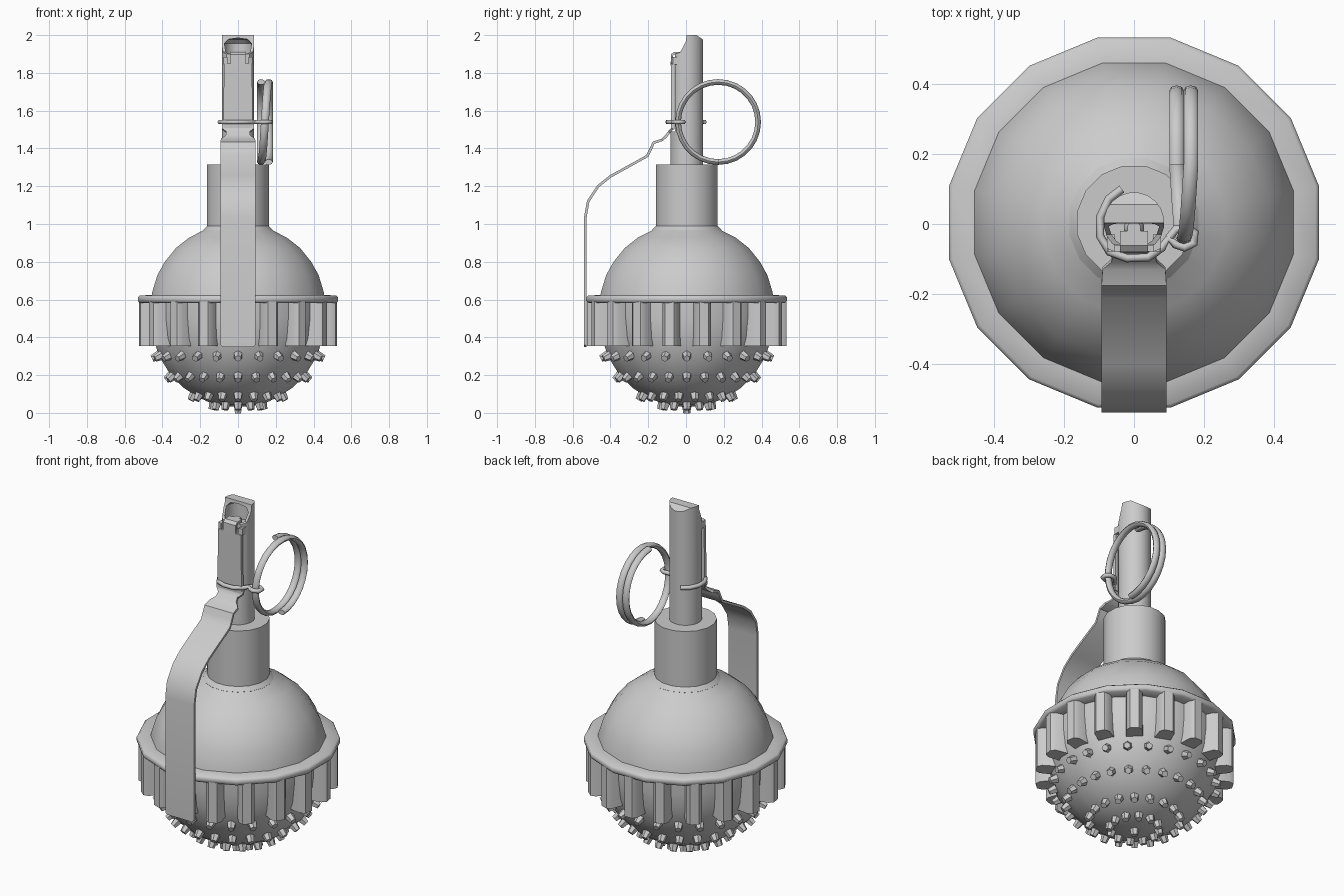
import bpy, bmesh
from math import sin, cos, pi, radians
from mathutils import Vector, Matrix

if "Cube" in bpy.data.objects:
    bpy.data.objects.remove(bpy.data.objects["Cube"])

CY = 0.004  # body axis offset in y


def finish(name, bm, angle=None):
    bmesh.ops.recalc_face_normals(bm, faces=bm.faces)
    me = bpy.data.meshes.new(name)
    bm.to_mesh(me)
    bm.free()
    ob = bpy.data.objects.new(name, me)
    bpy.context.collection.objects.link(ob)
    if angle:
        smooth(ob, angle)
    return ob


def smooth(ob, angle):
    bpy.ops.object.select_all(action='DESELECT')
    ob.select_set(True)
    bpy.context.view_layer.objects.active = ob
    bpy.ops.object.shade_smooth_by_angle(angle=radians(angle))


def lathe(name, profile, segs=16, angle=40, closed=False, cy=CY):
    """Revolve (radius, z) points around the vertical axis."""
    bm = bmesh.new()
    vs = [bm.verts.new((r, 0, z)) for r, z in profile]
    es = [bm.edges.new(p) for p in zip(vs, vs[1:])]
    if closed:
        es.append(bm.edges.new((vs[-1], vs[0])))
    bmesh.ops.rotate(bm, verts=vs, matrix=Matrix.Rotation(pi / segs, 3, 'Z'))
    bmesh.ops.spin(bm, geom=vs + es, axis=(0, 0, 1), cent=(0, 0, 0), angle=2 * pi,
                   steps=segs, use_merge=True)
    bmesh.ops.remove_doubles(bm, verts=bm.verts, dist=1e-4)
    bmesh.ops.translate(bm, verts=bm.verts, vec=(0, cy, 0))
    return finish(name, bm, angle)


def prism(name, pts, depth, axis):
    """Extrude a polygon symmetrically: axis 'X' takes (y, z), 'Z' takes (x, y)."""
    bm = bmesh.new()
    lo, hi = depth
    at = (lambda p, d: (d, p[0], p[1])) if axis == 'X' else (lambda p, d: (p[0], p[1], d))
    f = bm.faces.new([bm.verts.new(at(p, lo)) for p in pts])
    ext = bmesh.ops.extrude_face_region(bm, geom=[f])
    vec = (hi - lo, 0, 0) if axis == 'X' else (0, 0, hi - lo)
    bmesh.ops.translate(bm, verts=[g for g in ext['geom'] if isinstance(g, bmesh.types.BMVert)], vec=vec)
    return finish(name, bm)


def cut(ob, cutter):
    m = ob.modifiers.new("cut", 'BOOLEAN')
    m.operation, m.solver, m.object = 'DIFFERENCE', 'EXACT', cutter
    bpy.context.view_layer.objects.active = ob
    bpy.ops.object.modifier_apply(modifier=m.name)
    bpy.data.objects.remove(cutter)


def strip(name, path, thick=0.014):
    """Bent sheet: (y, z, half width) stations across x."""
    bm = bmesh.new()
    rows = [(bm.verts.new((-w, y, z)), bm.verts.new((w, y, z))) for y, z, w in path]
    for a, b in zip(rows, rows[1:]):
        bm.faces.new((a[0], a[1], b[1], b[0]))
    ob = finish(name, bm)
    m = ob.modifiers.new("thickness", 'SOLIDIFY')
    m.thickness, m.offset = thick, 0
    bpy.context.view_layer.objects.active = ob
    bpy.ops.object.modifier_apply(modifier=m.name)
    smooth(ob, 35)
    return ob


# Lower sphere and upper dome
lower = [(0.47 * sin(a), 0.5 - 0.47 * cos(a)) for a in [radians(12.86 * i) for i in range(8)]]
lathe("lower_shell", lower + [(0.47, 0.6)])
lathe("upper_dome", [(0.47, 0.6), (0.463, 0.64), (0.435, 0.73), (0.395, 0.80), (0.335, 0.873),
                     (0.265, 0.927), (0.19, 0.965), (0.168, 0.985)])

# Neck and rounded flange
lathe("neck", [(0, 0.95), (0.18, 0.95), (0.188, 0.968), (0.166, 0.99), (0.166, 1.315), (0, 1.315)])
lathe("flange", [(0.45, 0.582), (0.53, 0.582), (0.54, 0.592), (0.54, 0.613), (0.53, 0.622), (0.45, 0.624)],
      closed=True, angle=50)

# Ribs hanging under the flange
bm = bmesh.new()
section = [(0.40, -0.046), (0.505, -0.042), (0.529, -0.024), (0.529, 0.024), (0.505, 0.042), (0.40, 0.046)]
for i in range(18):
    rot = Matrix.Rotation(-pi / 2 + i * pi / 9, 3, 'Z')
    rings = [[bm.verts.new(rot @ Vector((r, t, z)) + Vector((0, CY, 0))) for r, t in section]
             for z in (0.353, 0.59)]
    bm.faces.new(rings[0])
    bm.faces.new(rings[1])
    for k in range(6):
        j = (k + 1) % 6
        bm.faces.new((rings[0][k], rings[0][j], rings[1][j], rings[1][k]))
finish("ribs", bm, 50)

# Rows of studs pointing outward from the lower sphere
bm = bmesh.new()
for elev, count in ((25, 24), (40.5, 24), (59.5, 18), (74, 12), (90, 1)):
    for i in range(count):
        a, e = -pi / 2 + 2 * pi * i / count, radians(elev)
        d = Vector((cos(a) * cos(e), sin(a) * cos(e), -sin(e)))
        m = Matrix.Translation(Vector((0, CY, 0.5)) + d * 0.475) @ d.to_track_quat('Z', 'Y').to_matrix().to_4x4()
        bmesh.ops.create_cone(bm, cap_ends=True, segments=6, radius1=0.028, radius2=0.018,
                              depth=0.055, matrix=m)
finish("studs", bm, 30)

# Fuse tube: front flattened, hood hollowed at the top
tube = lathe("fuse_tube", [(0, 1.30), (0.087, 1.30), (0.087, 2.0), (0, 2.0)], segs=20, angle=None)
cut(tube, prism("c1", [(-0.2, 1.49), (-0.058, 1.49), (-0.058, 1.90), (-0.03, 1.91), (0.0, 1.968),
                       (0.012, 2.1), (-0.2, 2.1)], (-0.2, 0.2), 'X'))
cut(tube, prism("c2", [(0.052, 2.003), (0.12, 1.955), (0.12, 2.1), (0.052, 2.1)], (-0.2, 0.2), 'X'))
cut(tube, lathe("c3", [(0, 1.86), (0.073, 1.86), (0.073, 1.955), (0.05, 1.978), (0, 1.985)], 20, None))
smooth(tube, 35)
lathe("striker_pin", [(0, 1.85), (0.03, 1.85), (0.03, 1.895), (0.02, 1.91), (0, 1.91)], 10, cy=-0.012)

# Striker plate with narrow hooked tip and side tabs
strip("striker_plate", [(-0.02, 1.905, 0.04), (-0.06, 1.905, 0.04), (-0.074, 1.895, 0.04), (-0.074, 1.84, 0.04)])
strip("striker_plate_body", [(-0.07, 1.85, 0.074), (-0.07, 1.50, 0.078)], 0.018)
for s in (-1, 1):
    prism("plate_tab", [(s * 0.055, -0.08), (s * 0.077, -0.07), (s * 0.077, -0.03), (s * 0.055, -0.03)],
          (1.845, 1.885), 'Z')

# Safety lever
strip("safety_lever", [(-0.068, 1.53, 0.085), (-0.072, 1.505, 0.085), (-0.09, 1.485, 0.062),
                       (-0.105, 1.465, 0.065), (-0.127, 1.445, 0.09), (-0.172, 1.43, 0.093),
                       (-0.185, 1.40, 0.093), (-0.205, 1.36, 0.093), (-0.40, 1.252, 0.093),
                       (-0.465, 1.20, 0.093), (-0.518, 1.12, 0.093), (-0.533, 1.035, 0.093),
                       (-0.533, 0.36, 0.093), (-0.533, 0.35, 0.08)])

# Retaining wire around the tube, looping round the pull ring
cu = bpy.data.curves.new("retaining_wire", 'CURVE')
cu.dimensions = '3D'
cu.bevel_depth, cu.bevel_resolution, cu.use_fill_caps = 0.012, 1, True
sp = cu.splines.new('POLY')
pts = [(-0.035, 0.10), (-0.072, 0.072), (-0.097, 0.02), (-0.097, -0.035), (-0.07, -0.08), (-0.02, -0.098),
       (0.04, -0.096), (0.08, -0.068), (0.098, -0.04), (0.118, -0.058), (0.145, -0.068), (0.172, -0.055),
       (0.174, -0.025), (0.155, -0.012), (0.12, -0.015), (0.10, -0.04)]
sp.points.add(len(pts) - 1)
for p, (x, y) in zip(sp.points, pts):
    p.co = (x, y, 1.54, 1)
bpy.context.collection.objects.link(bpy.data.objects.new("retaining_wire", cu))

# Pull ring: one and a half coils of an oval wire
bm = bmesh.new()
prev, steps, n = None, 42, 8
for i in range(steps + 1):
    t = 1.5 * i / steps
    a = pi / 2 - 2 * pi * t
    x = 0.122 + 0.041 * min(max((t - 0.5) / 0.5, 0), 1)
    ring = []
    for k in range(n):
        b = 2 * pi * k / n
        r = 0.212 + 0.015 * cos(b)
        ring.append(bm.verts.new((x + 0.021 * sin(b), 0.17 + r * cos(a), 1.54 + r * sin(a))))
    if prev:
        for k in range(n):
            j = (k + 1) % n
            bm.faces.new((prev[k], prev[j], ring[j], ring[k]))
    if i in (0, steps):
        bm.faces.new(ring)
    prev = ring
finish("pull_ring", bm, 50)
